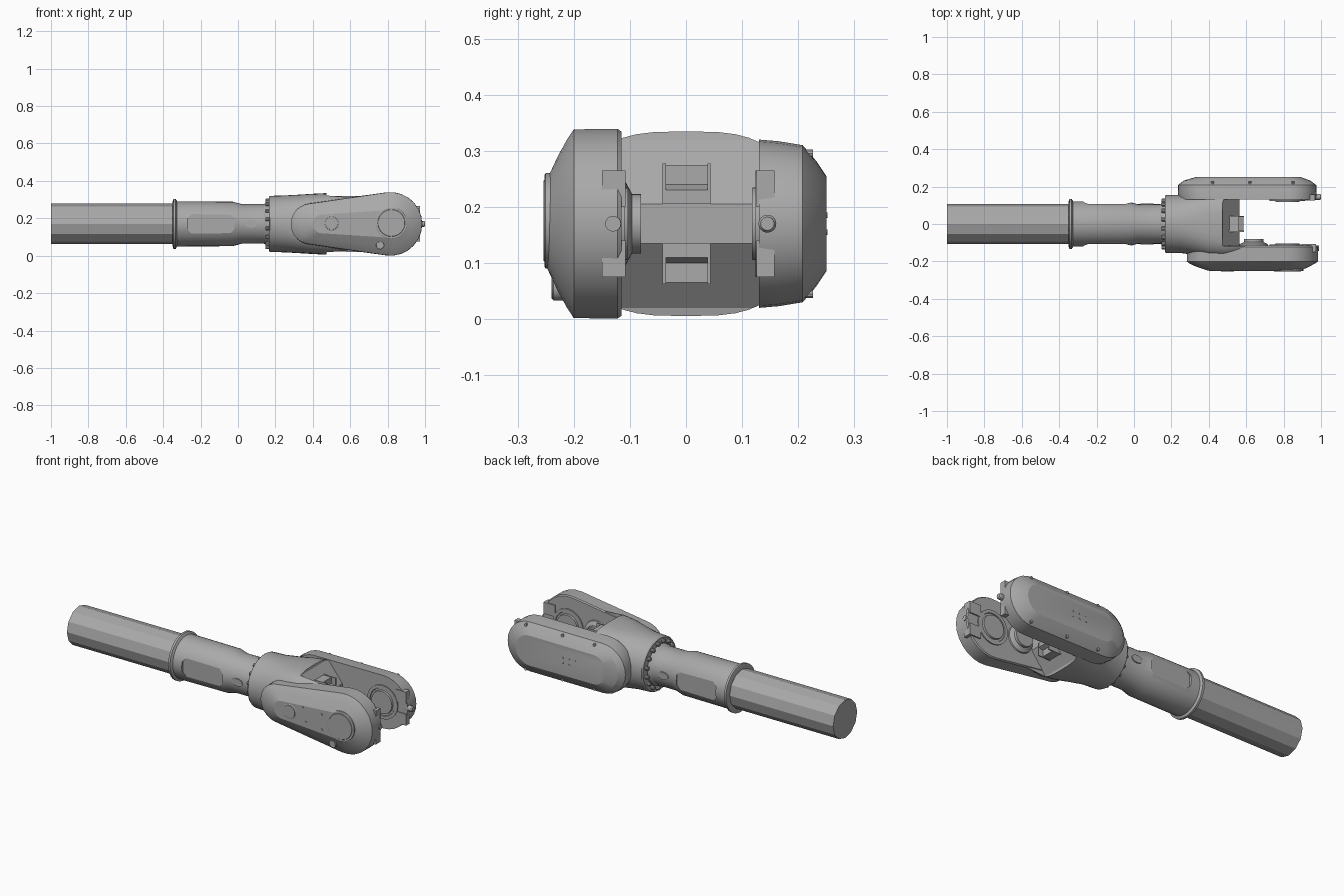
import bpy, bmesh, math
from mathutils import Vector

if "Cube" in bpy.data.objects:
    bpy.data.objects.remove(bpy.data.objects["Cube"])

AXIS = 0.17  # height of the centre line

steel = bpy.data.materials.new("warm_grey_steel")
steel.use_nodes = True
GREY = (0.4, 0.4, 0.4, 1)
steel.diffuse_color = GREY
steel.node_tree.nodes["Principled BSDF"].inputs["Base Color"].default_value = GREY


def loft(name, rings, smooth=25):
    """Skin a list of equal-length closed rings and cap both ends."""
    bm = bmesh.new()
    loops = [[bm.verts.new(p) for p in ring] for ring in rings]
    n = len(loops[0])
    for a, b in zip(loops, loops[1:]):
        for i in range(n):
            bm.faces.new((a[i], a[(i + 1) % n], b[(i + 1) % n], b[i]))
    bm.faces.new(loops[0][::-1])
    bm.faces.new(loops[-1])
    bmesh.ops.recalc_face_normals(bm, faces=bm.faces)
    mesh = bpy.data.meshes.new(name)
    bm.to_mesh(mesh)
    bm.free()
    mesh.materials.append(steel)
    obj = bpy.data.objects.new(name, mesh)
    bpy.context.collection.objects.link(obj)
    if smooth:
        bpy.ops.object.select_all(action="DESELECT")
        obj.select_set(True)
        bpy.context.view_layer.objects.active = obj
        bpy.ops.object.shade_smooth_by_angle(angle=math.radians(smooth))
    return obj


def turned(name, profile, sides=32, centre=(0, 0), axis="x", smooth=25):
    """Turn (position, radius) pairs around the x or y axis."""
    rings = []
    for t, r in profile:
        ring = []
        for i in range(sides):
            a = math.tau * i / sides
            u, v = centre[0] + r * math.cos(a), centre[1] + r * math.sin(a)
            ring.append((t, u, AXIS + v) if axis == "x" else (u, t, AXIS + v))
        rings.append(ring)
    return loft(name, rings, smooth)


def prism(name, outline, y0, y1):
    """Extrude an (x, height above centre line) outline along y."""
    return loft(name, [[(x, y, AXIS + z) for x, z in outline] for y in (y0, y1)], 0)


def box(name, x0, x1, y0, y1, z0, z1):
    return prism(name, [(x0, z0), (x1, z0), (x1, z1), (x0, z1)], y0, y1)


def capsule(y, xl, rl, xr, rr, n=14):
    """Outline of two arcs joined by their common tangents."""
    a = math.acos((rl - rr) / (xr - xl))
    ring = []
    for x, r, start, end in ((xr, rr, -a, a), (xl, rl, a, math.tau - a)):
        for i in range(n + 1):
            t = start + (end - start) * i / n
            ring.append((x + r * math.cos(t), y, AXIS + r * math.sin(t)))
    return ring


def cut(obj, cutter):
    mod = obj.modifiers.new("cut", "BOOLEAN")
    mod.operation = "DIFFERENCE"
    mod.solver = "EXACT"
    mod.object = cutter
    cutter.hide_render = True
    cutter.hide_set(True)


# Long tube, flange and wrist housing
turned("tube", [(-1, 0.108), (-0.34, 0.108)], sides=12, smooth=0)
turned("tube_flange", [(-0.35, 0.118), (-0.345, 0.134), (-0.333, 0.134), (-0.325, 0.12)])
housing = turned("wrist_housing", [(-0.335, 0.121), (-0.03, 0.119), (0.02, 0.106), (0.16, 0.106)])
PAD = [(-0.27, -0.03), (-0.235, -0.065), (-0.055, -0.065), (-0.02, -0.03),
       (-0.02, 0.03), (-0.055, 0.065), (-0.235, 0.065), (-0.27, 0.03)]
for side in (-1, 1):
    cut(housing, prism("housing_flat_cutter", PAD, side * 0.108, side * 0.2))
    port = [(0.07 + 0.034 * math.cos(t * math.tau / 16), 0.021 * math.sin(t * math.tau / 16))
            for t in range(16)]
    prism("wrist_port", port, side * 0.09, side * 0.11)
turned("bolt_collar", [(0.14, 0.106), (0.15, 0.112), (0.17, 0.112)])
for i in range(16):
    a = math.tau * (i + 0.5) / 16
    turned("collar_bolt", [(0.147, 0.008), (0.15, 0.011), (0.17, 0.011)], 10,
           (0.127 * math.cos(a), 0.127 * math.sin(a)))

# Fork body: round hub growing into a crowned block
rings = []
for x, hy, hz, power in ((0.165, 0.15, 0.145, 2), (0.172, 0.155, 0.15, 2), (0.25, 0.155, 0.152, 2.1),
                         (0.32, 0.165, 0.156, 2.4), (0.4, 0.18, 0.161, 2.9),
                         (0.48, 0.185, 0.165, 3.2), (0.59, 0.17, 0.158, 3.4)):
    ring = []
    for i in range(40):
        c, s = math.cos(math.tau * i / 40), math.sin(math.tau * i / 40)
        ring.append((x, math.copysign(hy * abs(c) ** (2 / power), c),
                     AXIS + math.copysign(hz * abs(s) ** (2 / power), s)))
    rings.append(ring)
body = loft("fork_body", rings)
THROAT = [(0.465, 0.2), (0.475, 0.15), (0.565, 0.035), (0.565, -0.035),
          (0.475, -0.15), (0.465, -0.2), (0.7, -0.2), (0.7, 0.2)]
cut(body, prism("throat_cutter", THROAT, -0.118, 0.133))

# Stop blocks in the throat
for side in (-1, 1):
    seat = [(0.5, side * 0.035), (0.585, side * 0.035), (0.585, side * 0.06),
            (0.56, side * 0.07), (0.56, side * 0.105), (0.47, side * 0.105)]
    prism("stop_block", seat, -0.042, 0.044)
    for y in (-0.042, 0.038):
        box("stop_cheek", 0.5, 0.587, y, y + 0.006, *sorted((side * 0.035, side * 0.107)))

# Front arm: tapered capsule with a crowned cover
loft("front_arm", [capsule(*s) for s in (
    (-0.115, 0.4, 0.108, 0.815, 0.165), (-0.122, 0.395, 0.112, 0.815, 0.17),
    (-0.2, 0.39, 0.108, 0.815, 0.169), (-0.212, 0.395, 0.097, 0.815, 0.151),
    (-0.228, 0.41, 0.078, 0.815, 0.122), (-0.25, 0.45, 0.05, 0.815, 0.074))], 18)
# Rear arm: even capsule with a flat bevelled cover
loft("rear_arm", [capsule(*s) for s in (
    (0.13, 0.39, 0.148, 0.825, 0.15), (0.165, 0.38, 0.146, 0.83, 0.147),
    (0.208, 0.375, 0.14, 0.835, 0.14), (0.232, 0.378, 0.112, 0.83, 0.112),
    (0.25, 0.41, 0.083, 0.81, 0.085))], 18)

# Front cover discs
for name, x, z, r, y in (("joint_cap", 0.82, 0.005, 0.085, -0.252), ("round_cap", 0.5, 0.005, 0.041, -0.252),
                         ("small_port", 0.76, -0.115, 0.022, -0.238)):
    turned(name, [(-0.2, r), (y + 0.002, r), (y, r - 0.003)], 28, (x, z), "y")
    turned(name + "_inner", [(y, r * 0.86), (y - 0.002, r * 0.84)], 28, (x, z), "y")

# Bearing rings and boss on the inner faces
for name, y, d in (("front_bearing", -0.115, 1), ("rear_bearing", 0.13, -1)):
    turned(name, [(y - d * 0.01, 0.095), (y + d * 0.006, 0.095), (y + d * 0.006, 0.078),
                  (y + d * 0.002, 0.076), (y + d * 0.002, 0.066), (y + d * 0.012, 0.064)],
           32, (0.82, 0), "y")
turned("inner_boss", [(-0.12, 0.078), (-0.108, 0.075), (-0.096, 0.053), (-0.08, 0.053)],
       28, (0.64, 0), "y")

# End stops and pin at the arm tips
for side in (-1, 1):
    z0, z1 = sorted((side * 0.03, side * 0.095))
    box("front_tip_pad", 0.9, 0.972, -0.15, -0.108, z0, z1)
    box("rear_tip_pad", 0.9, 0.968, 0.126, 0.158, z0, z1)
turned("tip_pin", [(0.95, 0.016), (0.994, 0.016), (1.0, 0.012)], 16, (0.145, 0))
turned("front_tip_pin", [(0.95, 0.014), (0.988, 0.014)], 16, (-0.13, 0))

# Cover screws along the bevels and above the hub
for x in (0.42, 0.62, 0.85):
    for side in (-1, 1):
        turned("rear_cover_screw", [(0.2, 0.008), (0.226, 0.008)], 10, (x, side * 0.125), "y")
for x, z in ((0.58, 0.05), (0.6, -0.03), (0.7, 0.04), (0.7, -0.045)):
    turned("front_cover_screw", [(-0.24, 0.006), (-0.252, 0.006)], 10, (x, z), "y")
for i in range(3):
    for j in range(2):
        turned("rear_cover_rivet", [(0.24, 0.005), (0.252, 0.005)], 8,
               (0.52 + 0.04 * i, 0.03 * j - 0.015), "y")
